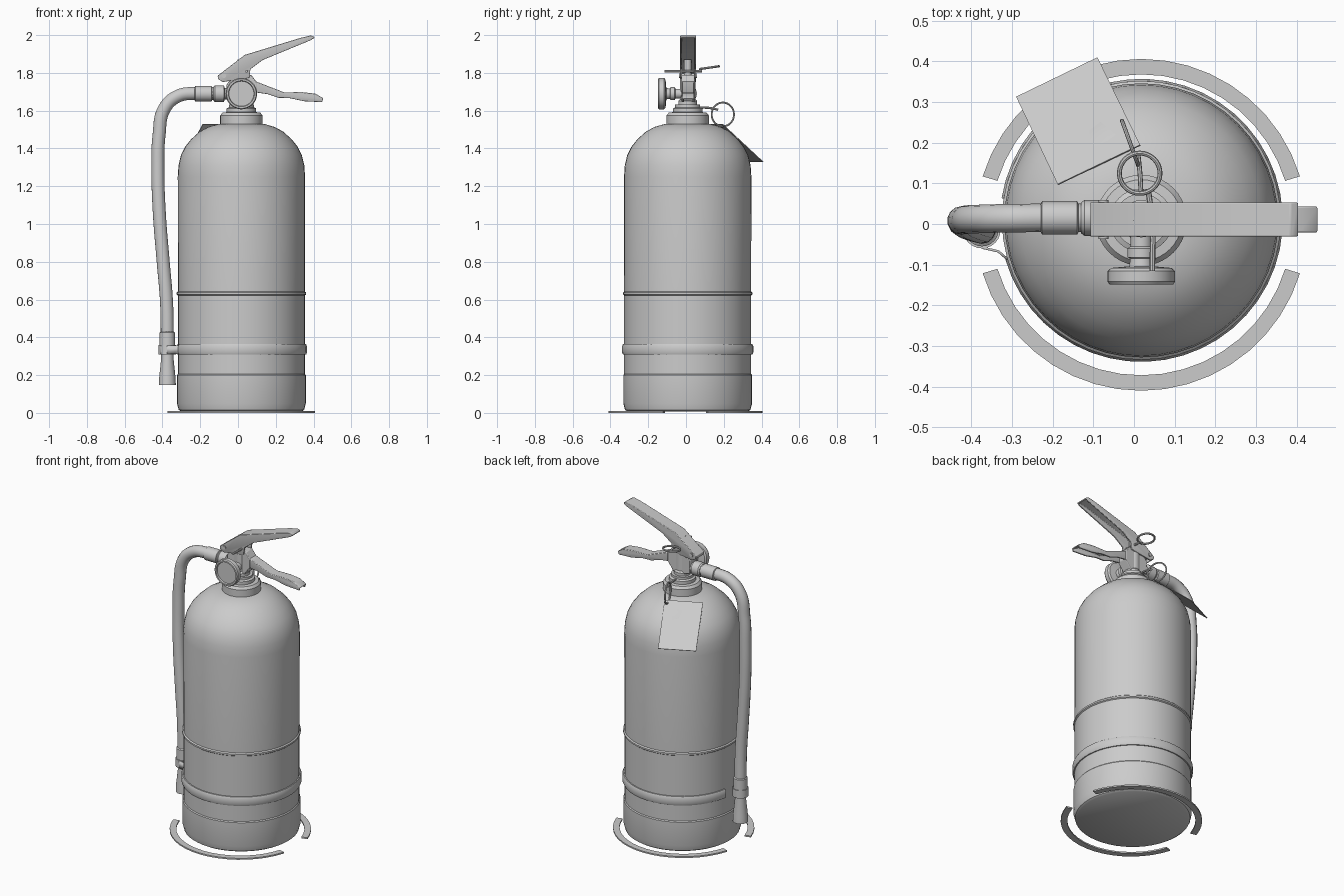
import bpy, bmesh
from math import radians, sin, cos, tau
from mathutils import Matrix

if "Cube" in bpy.data.objects:
    bpy.data.objects.remove(bpy.data.objects["Cube"])

grey = bpy.data.materials.new("plain_grey")
grey.use_nodes = True
grey.diffuse_color = (0.6, 0.6, 0.6, 1)
grey.node_tree.nodes["Principled BSDF"].inputs["Base Color"].default_value = (0.6, 0.6, 0.6, 1)

CX, CY = 0.018, 0.009          # tank axis


def finish(obj, name, smooth=True):
    obj.name = name
    obj.data.materials.clear()
    obj.data.materials.append(grey)
    bpy.ops.object.select_all(action='DESELECT')
    obj.select_set(True)
    bpy.context.view_layer.objects.active = obj
    if smooth:
        bpy.ops.object.shade_smooth_by_angle(angle=radians(35))
    return obj


def from_bmesh(bm, name, smooth=True):
    mesh = bpy.data.meshes.new(name)
    bm.to_mesh(mesh)
    bm.free()
    obj = bpy.data.objects.new(name, mesh)
    bpy.context.collection.objects.link(obj)
    return finish(obj, name, smooth)


def lathe(name, profile, loc, axis='Z', steps=40, start=0, sweep=360, closed=False):
    """Spin (radius, height) points about an axis; closed profiles give swept bars."""
    bm = bmesh.new()
    verts = [bm.verts.new((r, 0, h)) for r, h in profile]
    loop = verts + verts[:1] if closed else verts
    edges = [bm.edges.new(pair) for pair in zip(loop, loop[1:])]
    bmesh.ops.rotate(bm, verts=verts, matrix=Matrix.Rotation(radians(start), 3, 'Z'))
    bmesh.ops.spin(bm, geom=verts + edges, axis=(0, 0, 1), cent=(0, 0, 0),
                   angle=radians(sweep), steps=steps)
    bmesh.ops.remove_doubles(bm, verts=bm.verts, dist=1e-4)
    bmesh.ops.holes_fill(bm, edges=[e for e in bm.edges if e.is_boundary])
    bmesh.ops.recalc_face_normals(bm, faces=bm.faces)
    turn = {'Z': Matrix(), 'X': Matrix.Rotation(radians(90), 4, 'Y'),
            'Y': Matrix.Rotation(radians(90), 4, 'X')}[axis]
    bm.transform(Matrix.Translation(loc) @ turn)
    return from_bmesh(bm, name)


def tube(name, points, radius, sides=4):
    """Round tube along a smooth path."""
    curve = bpy.data.curves.new(name, 'CURVE')
    curve.dimensions = '3D'
    curve.bevel_depth = radius
    curve.bevel_resolution = sides
    curve.use_fill_caps = True
    spline = curve.splines.new('BEZIER')
    spline.bezier_points.add(len(points) - 1)
    for bp, p in zip(spline.bezier_points, points):
        bp.co = p
        bp.handle_left_type = bp.handle_right_type = 'AUTO'
    obj = bpy.data.objects.new(name, curve)
    bpy.context.collection.objects.link(obj)
    bpy.ops.object.select_all(action='DESELECT')
    obj.select_set(True)
    bpy.context.view_layer.objects.active = obj
    bpy.ops.object.convert(target='MESH')
    return finish(bpy.context.view_layer.objects.active, name)


def ring(name, loc, radius, wire, rot):
    bpy.ops.mesh.primitive_torus_add(location=loc, major_radius=radius, minor_radius=wire,
                                     major_segments=32, minor_segments=8,
                                     rotation=[radians(a) for a in rot])
    return finish(bpy.context.object, name)


def channel(name, top, under, half, y=0.011, open_under=True, wall=0.01):
    """Pressed metal bar: side outline extruded in y, left open underneath."""
    outline = top + under[::-1]
    bm = bmesh.new()
    sides = [[bm.verts.new((x, y + s * half, z)) for x, z in outline] for s in (-1, 1)]
    for side in sides:
        bm.faces.new(side)
    skip = []
    for i in range(len(outline)):
        j = (i + 1) % len(outline)
        f = bm.faces.new((sides[0][i], sides[0][j], sides[1][j], sides[1][i]))
        if i >= len(top) - 1:
            skip.append(f)
    bmesh.ops.recalc_face_normals(bm, faces=bm.faces)
    if open_under:
        bmesh.ops.delete(bm, geom=skip, context='FACES')
    obj = from_bmesh(bm, name)
    if open_under:
        solid = obj.modifiers.new("wall", 'SOLIDIFY')
        solid.thickness = wall
        solid.offset = -1
    bevel = obj.modifiers.new("soft_edges", 'BEVEL')
    bevel.width = 0.004
    bevel.segments = 2
    return obj


# Tank with base sleeve, label seam and domed shoulder
lathe("tank", [(0, 0.008), (0.32, 0.008), (0.332, 0.016), (0.341, 0.05), (0.341, 0.2),
               (0.336, 0.206), (0.336, 0.622), (0.343, 0.627), (0.343, 0.637),
               (0.336, 0.643), (0.337, 1.25), (0.333, 1.31), (0.32, 1.365),
               (0.297, 1.41), (0.265, 1.45), (0.22, 1.49), (0.175, 1.514),
               (0.12, 1.53), (0, 1.535)], (CX, CY, 0), steps=48)

# Neck collar and valve
lathe("neck_collar", [(0, 1.52), (0.112, 1.52), (0.112, 1.575), (0.1, 1.59), (0.078, 1.592),
                      (0.078, 1.612), (0.066, 1.618), (0.066, 1.632), (0, 1.632)], (CX, CY, 0))
lathe("valve_stem", [(0, 1.62), (0.05, 1.62), (0.05, 1.65), (0.042, 1.66), (0.042, 1.77),
                     (0.02, 1.78), (0.02, 1.87), (0, 1.87)], (CX, CY, 0), steps=24)
channel("valve_block", [(-0.06, 1.74), (-0.02, 1.79), (0.07, 1.79), (0.1, 1.75)],
        [(-0.06, 1.66), (-0.02, 1.645), (0.06, 1.645), (0.1, 1.70)], 0.034, open_under=False)

# Pressure gauge on the front
lathe("gauge", [(0, 0.14), (0.066, 0.14), (0.069, 0.149), (0.078, 0.149), (0.083, 0.142),
                (0.083, 0.116), (0.074, 0.108), (0.03, 0.104), (0.027, 0.085),
                (0.034, 0.082), (0.034, 0.06), (0.026, 0.055), (0.026, 0), (0, 0)],
      (CX, 0, 1.69), axis='Y')

# Squeeze lever and carrying handle
channel("squeeze_lever",
        [(-0.105, 1.765), (-0.108, 1.785), (0.035, 1.895), (0.33, 1.985), (0.385, 1.998),
         (0.405, 1.99)],
        [(-0.08, 1.752), (0.03, 1.768), (0.06, 1.775), (0.066, 1.82), (0.13, 1.868),
         (0.385, 1.973)], 0.042)
channel("carry_handle",
        [(0.07, 1.765), (0.12, 1.745), (0.245, 1.697), (0.34, 1.698), (0.41, 1.69),
         (0.452, 1.665)],
        [(0.07, 1.70), (0.155, 1.688), (0.215, 1.668), (0.27, 1.667), (0.35, 1.65),
         (0.445, 1.645)], 0.032)
lathe("lever_pivot", [(0, -0.048), (0.012, -0.048), (0.012, 0.048), (0, 0.048)],
      (-0.075, 0.011, 1.785), axis='Y', steps=16)

# Safety pin and its pull ring
tube("safety_pin", [(0.045, -0.115, 1.808), (0.045, 0.0, 1.808), (0.035, 0.085, 1.81)], 0.007, 2)
ring("pull_ring", (0.014, 0.125, 1.828), 0.05, 0.006, (8, 0, 0))

# Inspection tag with its wire and loop
tube("tag_wire", [(0.018, 0.05, 1.615), (0.015, 0.12, 1.615), (0.01, 0.17, 1.605)], 0.006, 2)
ring("tag_loop", (-0.008, 0.195, 1.58), 0.063, 0.005, (0, 90, 20))
bm = bmesh.new()
tag = [(-0.188, 0.098, 1.53), (0.015, 0.195, 1.53), (-0.09, 0.41, 1.33), (-0.29, 0.313, 1.33)]
bm.faces.new([bm.verts.new(p) for p in tag])
from_bmesh(bm, "inspection_tag", False).modifiers.new("card", 'SOLIDIFY').thickness = 0.004

# Discharge hose, fittings and nozzle
lathe("hose_nut", [(0, -0.13), (0.038, -0.13), (0.044, -0.122), (0.044, -0.075),
                   (0.03, -0.07), (0.03, 0), (0, 0)], (0, 0.015, 1.69), axis='X', steps=12)
lathe("hose_crimp", [(0.034, -0.23), (0.041, -0.226), (0.041, -0.14), (0.034, -0.136)],
      (0, 0.015, 1.69), axis='X', steps=24)
tube("hose", [(-0.12, 0.015, 1.69), (-0.22, 0.015, 1.692), (-0.32, 0.014, 1.676),
              (-0.39, 0.012, 1.61), (-0.418, 0.01, 1.47), (-0.424, 0.007, 1.28),
              (-0.416, 0, 1.05), (-0.396, -0.008, 0.8), (-0.378, -0.013, 0.58),
              (-0.374, -0.014, 0.36)], 0.035, 5)
lathe("nozzle", [(0, 0.17), (0.036, 0.17), (0.038, 0.147), (0.045, 0.147), (0.043, 0.19),
                 (0.033, 0.285), (0.033, 0.345), (0.041, 0.35), (0.041, 0.425),
                 (0.034, 0.43), (0, 0.43)], (-0.374, -0.014, 0), steps=24)

# Hose strap around the tank, with a clip loop on the hose
band = [(0.332, 0.308), (0.343, 0.308), (0.348, 0.32), (0.348, 0.352), (0.343, 0.364), (0.332, 0.364)]
lathe("hose_strap", band, (CX, CY, 0), steps=44, start=196, sweep=335, closed=True)
lathe("hose_clip", [(0.036, 0.31), (0.046, 0.31), (0.046, 0.36), (0.036, 0.36)],
      (-0.374, -0.014, 0), steps=24, closed=True)
bm = bmesh.new()
path = [(-0.41, -0.044), (-0.37, -0.062), (-0.335, -0.07), (-0.312, -0.09)]
rails = [[bm.verts.new((x, y, z)) for x, y in path] for z in (0.312, 0.358)]
for i in range(len(path) - 1):
    bm.faces.new((rails[0][i], rails[0][i + 1], rails[1][i + 1], rails[1][i]))
from_bmesh(bm, "strap_link").modifiers.new("web", 'SOLIDIFY').thickness = 0.006

# Two curved floor bars
for name, start in (("back_floor_bar", 17), ("front_floor_bar", 197)):
    lathe(name, [(0.37, 0), (0.408, 0), (0.408, 0.009), (0.37, 0.009)], (CX, -0.002, 0),
          steps=18, start=start, sweep=146, closed=True)
